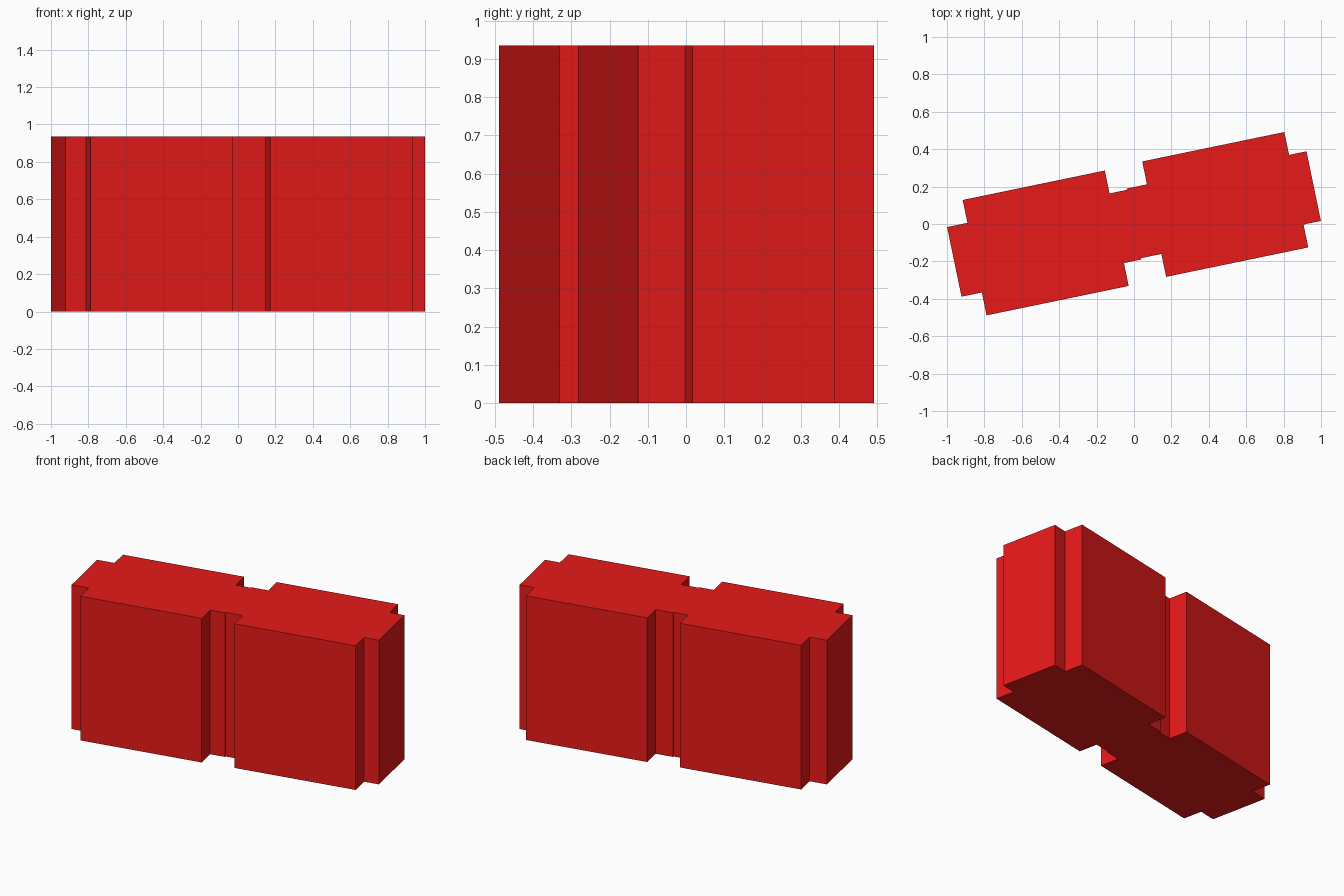
import bpy, bmesh, math
from mathutils import Matrix, Vector

if "Cube" in bpy.data.objects:
    bpy.data.objects.remove(bpy.data.objects["Cube"])

HEIGHT = 0.935
ANGLE = math.radians(11.7)

red = bpy.data.materials.new("red")
red.diffuse_color = (0.8, 0.01, 0.01, 1)
red.use_nodes = True
red.node_tree.nodes["Principled BSDF"].inputs["Base Color"].default_value = red.diffuse_color


def cross_block(name, centre):
    # Plus-shaped footprint: a long thin bar crossed by a shorter, deeper body
    bar_x, bar_y = 0.491, 0.19
    body_x, body_y, shift = 0.388, 0.315, 0.008
    left, right = shift - body_x, shift + body_x
    profile = [(-bar_x, -bar_y), (left, -bar_y), (left, -body_y),
               (right, -body_y), (right, -bar_y), (bar_x, -bar_y)]
    profile += [(x, -y) for x, y in reversed(profile)]

    # Extrude the footprint straight up
    bm = bmesh.new()
    base = bm.faces.new([bm.verts.new((x, y, 0)) for x, y in profile])
    top = bmesh.ops.extrude_face_region(bm, geom=[base])["geom"]
    bmesh.ops.translate(bm, vec=(0, 0, HEIGHT),
                        verts=[g for g in top if isinstance(g, bmesh.types.BMVert)])
    bm.transform(Matrix.Translation(Vector(centre)) @ Matrix.Rotation(ANGLE, 4, 'Z'))
    bmesh.ops.recalc_face_normals(bm, faces=bm.faces)
    mesh = bpy.data.meshes.new(name)
    bm.to_mesh(mesh)
    bm.free()
    mesh.materials.append(red)
    bpy.context.collection.objects.link(bpy.data.objects.new(name, mesh))


# Two identical blocks standing end to end
for name, side in (("left_block", -1), ("right_block", 1)):
    cross_block(name, (side * 0.48, side * 0.103, 0))
